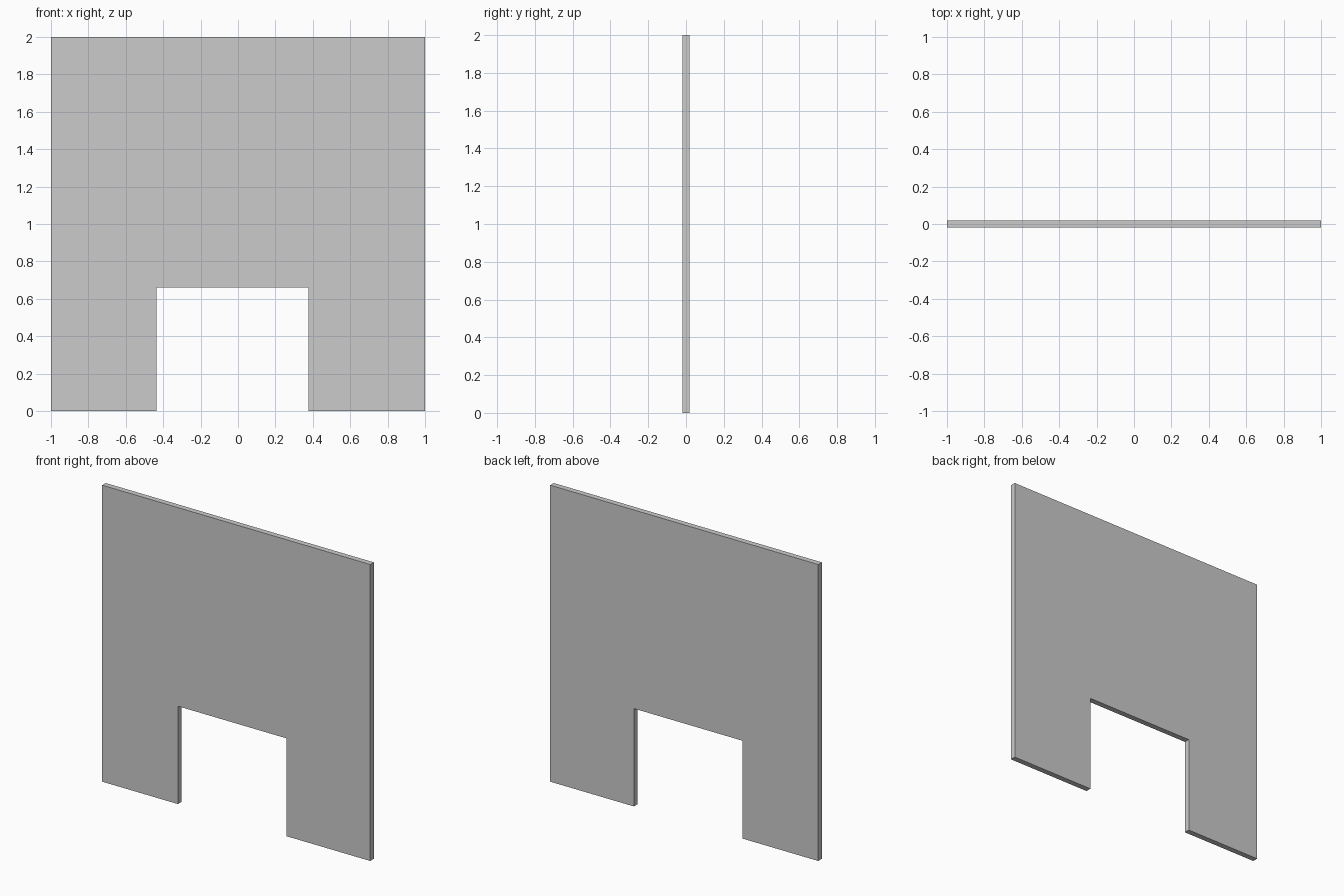
import bpy
import bmesh

if "Cube" in bpy.data.objects:
    bpy.data.objects.remove(bpy.data.objects["Cube"])

THICKNESS = 0.038
LEFT, RIGHT, HEAD = -0.436, 0.376, 0.66  # doorway edges

# Wall outline in the XZ plane, with the doorway notch at the bottom
outline = [(-1, 0), (LEFT, 0), (LEFT, HEAD), (RIGHT, HEAD),
           (RIGHT, 0), (1, 0), (1, 2), (-1, 2)]

bm = bmesh.new()
face = bm.faces.new([bm.verts.new((x, -THICKNESS / 2, z)) for x, z in outline])

# Extrude the outline to the wall thickness
result = bmesh.ops.extrude_face_region(bm, geom=[face], use_keep_orig=True)
verts = [g for g in result["geom"] if isinstance(g, bmesh.types.BMVert)]
bmesh.ops.translate(bm, verts=verts, vec=(0, THICKNESS, 0))
bmesh.ops.recalc_face_normals(bm, faces=bm.faces)

mesh = bpy.data.meshes.new("wall_with_doorway")
bm.to_mesh(mesh)
bm.free()
wall = bpy.data.objects.new("wall_with_doorway", mesh)
bpy.context.collection.objects.link(wall)
